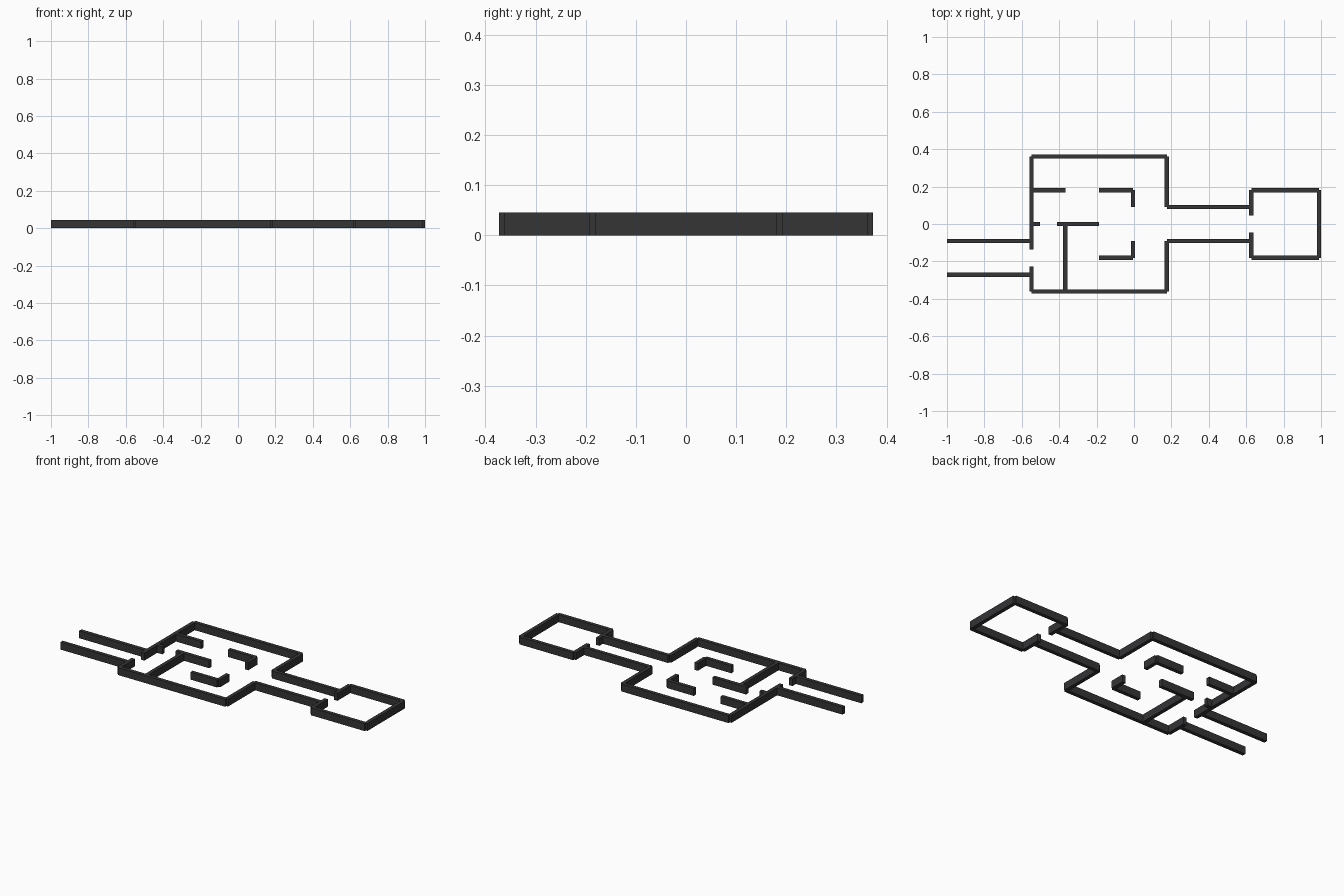
import bpy, bmesh
from mathutils import Matrix

if "Cube" in bpy.data.objects:
    bpy.data.objects.remove(bpy.data.objects["Cube"])

U = 2 / 88.5          # one wall thickness; the plan sits on a grid of this unit
HEIGHT = 2 * U

mat = bpy.data.materials.new("dark_wall")
mat.diffuse_color = (0.035, 0.035, 0.037, 1)
mat.use_nodes = True
mat.node_tree.nodes["Principled BSDF"].inputs["Base Color"].default_value = mat.diffuse_color


def walls(name, segments):
    """Straight box walls along centre lines (x0, y0, x1, y1), in units from the left end."""
    bm = bmesh.new()
    for x0, y0, x1, y1 in segments:
        along_x = y0 == y1
        sx = abs(x1 - x0) if along_x else 1
        sy = 1 if along_x else abs(y1 - y0)
        centre = (((x0 + x1) / 2 - 44.25) * U, (y0 + y1) / 2 * U, HEIGHT / 2)
        bmesh.ops.create_cube(bm, size=1, matrix=Matrix.Translation(centre)
                              @ Matrix.Diagonal((sx * U, sy * U, HEIGHT, 1)))
    mesh = bpy.data.meshes.new(name)
    bm.to_mesh(mesh)
    bm.free()
    mesh.materials.append(mat)
    bpy.context.collection.objects.link(bpy.data.objects.new(name, mesh))


def both(segments):
    """Add the copies mirrored across y = 0."""
    return segments + [(a, -b, c, -d) for a, b, c, d in segments]


# Entrance corridor on the left
walls("entrance_corridor", [(0, -4, 20, -4), (0, -12, 20, -12)])

# Large room, with a doorway on each side
walls("main_room_long_walls", both([(20, 16, 52, 16)]))
walls("main_room_left_wall", [(20, -6, 20, 16), (20, -16, 20, -10)])
walls("main_room_right_wall", both([(52, 4, 52, 16)]))

# Partitions inside the large room
walls("corner_partitions", both([(36, 8, 44, 8), (44, 4, 44, 8)]))
walls("left_stub_partitions", [(20, 8, 28, 8), (20, 0, 22, 0)])
walls("tee_partition", [(26, 0, 36, 0), (28, -16, 28, 0)])

# Corridor to the small room
walls("linking_corridor", both([(52, 4, 72, 4)]))

# Small room on the right
walls("small_room_side_walls", both([(72, 8, 88, 8)]))
walls("small_room_door_wall", both([(72, 2, 72, 8)]))
walls("small_room_end_wall", [(88, -8, 88, 8)])
